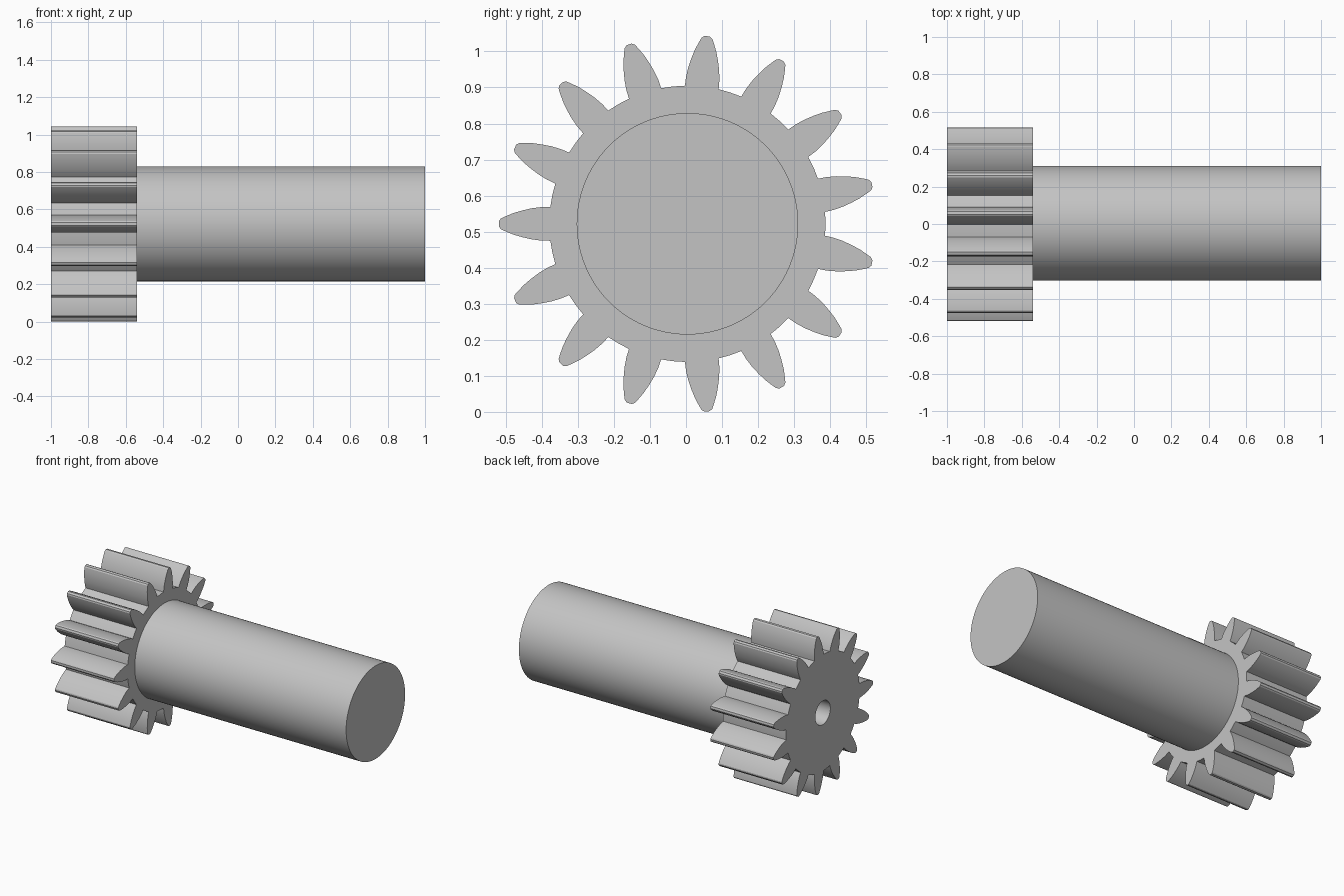
import bpy, bmesh, math

cube = bpy.data.objects.get("Cube")
if cube:
    bpy.data.objects.remove(cube, do_unlink=True)

AXIS_Y, AXIS_Z = 0.004, 0.522
GEAR_BACK, GEAR_FRONT, SHAFT_END = -1.0, -0.54, 1.0
TEETH = 15
SHAFT_R, BORE_R = 0.307, 0.078

steel = bpy.data.materials.new("light grey")
steel.use_nodes = True
grey = (0.55, 0.55, 0.55, 1.0)
steel.diffuse_color = grey
steel.node_tree.nodes["Principled BSDF"].inputs["Base Color"].default_value = grey


def circle(radius, count):
    steps = [math.tau * i / count for i in range(count)]
    return [(radius * math.cos(a), radius * math.sin(a)) for a in steps]


def gear_outline():
    # (radius, half width) along one flank, from root to tip
    flank = [(0.380, 0.047), (0.405, 0.0465), (0.432, 0.043), (0.458, 0.037),
             (0.482, 0.030), (0.504, 0.021), (0.517, 0.015)]
    polar = [(math.hypot(r, w), math.atan2(w, r)) for r, w in flank]
    tooth = [(r, -a) for r, a in polar] + [(0.523, -0.014), (0.523, 0.014)]
    tooth += [(r, a) for r, a in reversed(polar)]
    # root arc midpoint between neighbouring teeth
    tooth.append((polar[0][0], math.pi / TEETH))
    points = []
    for i in range(TEETH):
        turn = math.pi + math.tau * i / TEETH
        points += [(r * math.cos(a + turn), r * math.sin(a + turn)) for r, a in tooth]
    return points


def extrude_profile(name, loops, x0, x1):
    """Fill closed loops in the YZ plane and extrude them along x."""
    bm = bmesh.new()
    for loop in loops:
        verts = [bm.verts.new((x0, AXIS_Y + y, AXIS_Z + z)) for y, z in loop]
        for i, v in enumerate(verts):
            bm.edges.new((v, verts[i - 1]))
    bmesh.ops.triangle_fill(bm, edges=bm.edges[:], use_beauty=True, normal=(1, 0, 0))
    result = bmesh.ops.extrude_face_region(bm, geom=bm.faces[:], use_keep_orig=True)
    moved = [v for v in result["geom"] if isinstance(v, bmesh.types.BMVert)]
    bmesh.ops.translate(bm, verts=moved, vec=(x1 - x0, 0, 0))
    bmesh.ops.recalc_face_normals(bm, faces=bm.faces[:])
    mesh = bpy.data.meshes.new(name)
    bm.to_mesh(mesh)
    bm.free()
    mesh.materials.append(steel)
    obj = bpy.data.objects.new(name, mesh)
    bpy.context.collection.objects.link(obj)
    bpy.ops.object.select_all(action="DESELECT")
    obj.select_set(True)
    bpy.context.view_layer.objects.active = obj
    bpy.ops.object.shade_smooth_by_angle(angle=math.radians(25))
    return obj


# Toothed wheel with a bore, closed off by the solid shaft
extrude_profile("gear", [gear_outline(), circle(BORE_R, 48)], GEAR_BACK, GEAR_FRONT)
extrude_profile("shaft", [circle(SHAFT_R, 96)], GEAR_FRONT, SHAFT_END)
